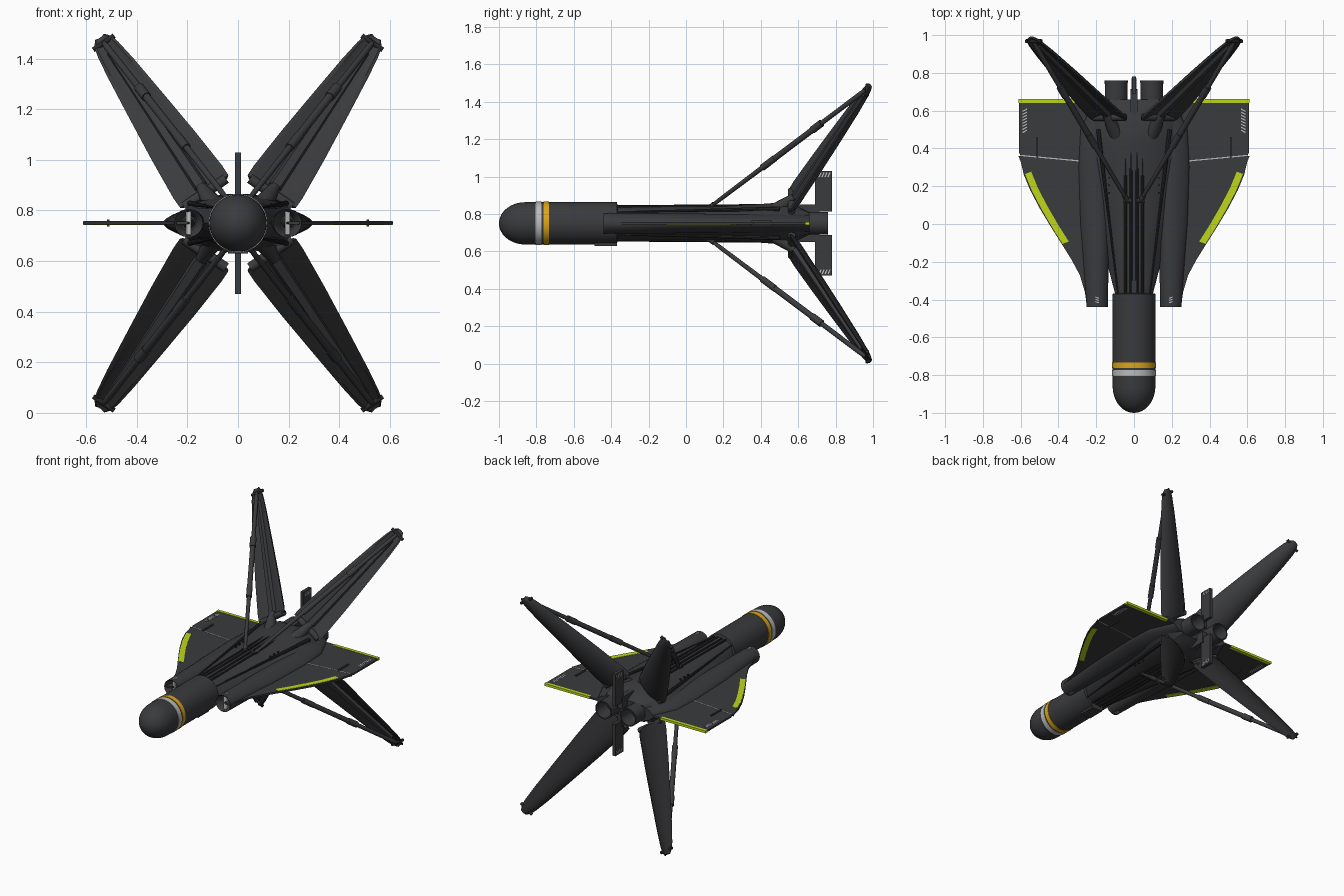
import bpy, bmesh, math
from mathutils import Vector as V

if "Cube" in bpy.data.objects:
    bpy.data.objects.remove(bpy.data.objects["Cube"])

ZC = 0.75
SIDES = (1, -1)


def material(name, r, g, b):
    m = bpy.data.materials.new(name)
    m.diffuse_color = (r, g, b, 1)
    m.use_nodes = True
    m.node_tree.nodes["Principled BSDF"].inputs["Base Color"].default_value = m.diffuse_color
    return m


DARK = material("dark_grey", .042, .043, .047)
BLACK = material("near_black", .022, .022, .024)
YELLOW = material("yellow", .52, .68, .01)
ORANGE = material("orange", .72, .38, .01)
SILVER = material("silver", .5, .5, .5)


def loft(name, rings, mat=DARK, angle=35):
    """Skin a series of closed rings and cap both ends."""
    bm = bmesh.new()
    rows = [[bm.verts.new(p) for p in r] for r in rings]
    n = len(rows[0])
    for a, b in zip(rows, rows[1:]):
        for i in range(n):
            bm.faces.new((a[i], a[(i + 1) % n], b[(i + 1) % n], b[i]))
    bm.faces.new(rows[0])
    bm.faces.new(rows[-1])
    bmesh.ops.recalc_face_normals(bm, faces=bm.faces)
    me = bpy.data.meshes.new(name)
    bm.to_mesh(me)
    bm.free()
    ob = bpy.data.objects.new(name, me)
    bpy.context.collection.objects.link(ob)
    me.materials.append(mat)
    bpy.ops.object.select_all(action='DESELECT')
    ob.select_set(True)
    bpy.context.view_layer.objects.active = ob
    bpy.ops.object.shade_smooth_by_angle(angle=math.radians(angle))
    return ob


def tube(name, p, q, profile, mat=DARK, n=24):
    """Turned shape along p->q; profile is (distance fraction, radius)."""
    p, q = V(p), V(q)
    d = (q - p).normalized()
    u = d.cross(V((0, 0, 1)) if abs(d.z) < .9 else V((1, 0, 0))).normalized()
    v = d.cross(u)
    ang = [2 * math.pi * i / n for i in range(n)]
    return loft(name, [[p.lerp(q, t) + (u * math.cos(a) + v * math.sin(a)) * r
                        for a in ang] for t, r in profile], mat)


def slab(name, pts, z0, z1, mat=DARK):
    """Flat outline in x, y given a thickness in z."""
    return loft(name, [[V((x, y, z)) for x, y in pts] for z in (z0, z1)], mat)


def box(name, x0, x1, y0, y1, z0, z1, mat=DARK):
    return slab(name, [(x0, y0), (x1, y0), (x1, y1), (x0, y1)], z0, z1, mat)


# Fuselage with round nose and coloured bands
R = .113
nose = [(-1 + .14 * (1 - math.cos(a)), R * math.sin(a))
        for a in [math.pi / 2 * (.02 + .98 * i / 12) for i in range(13)]]
prof = nose + [(-.37, R), (-.365, .092), (.55, .09)]
tube("fuselage", (0, 0, ZC), (0, 1, ZC), prof, n=48)
for name, y0, y1, m in (("silver_band", -.805, -.772, SILVER), ("orange_band", -.762, -.732, ORANGE)):
    tube(name, (0, y0, ZC), (0, y1, ZC), [(0, R), (0, R + .003), (1, R + .003), (1, R)], m, 48)
box("belly_fairing", -.04, .04, -.49, -.37, .63, .68)

# Blended centre hull: y, shoulder x/z, chine x/z, waist x
hull = []
for y, x1, z1, x2, z2, x3 in ((-.37, .05, .085, .085, .06, .10), (-.1, .05, .09, .12, .058, .17),
                              (.2, .05, .09, .16, .058, .22), (.42, .06, .105, .19, .07, .26),
                              (.55, .06, .115, .17, .085, .25), (.66, .05, .06, .14, .055, .18)):
    q = [(x1, z1), (x2, z2), (x3, 0), (x2, -z2), (x1, -z1)]
    hull.append([V((x, y, ZC + z)) for x, z in q] + [V((-x, y, ZC + z)) for x, z in reversed(q)])
loft("centre_hull", hull)

for s in SIDES:
    # Side nacelle with hollow intake, sharpening into the wing
    rings = []
    for y, cx, rx, rz, edge in ((-.36, .195, .028, .03, 0), (-.435, .195, .05, .05, 0), (-.44, .195, .056, .056, 0),
                                (-.25, .195, .06, .056, .01), (0, .195, .065, .052, .025),
                                (.3, .2, .065, .05, .03), (.5, .19, .07, .05, .025), (.66, .14, .06, .045, .01)):
        ring = []
        for i in range(32):
            a = math.tau * i / 32
            c = math.cos(a)
            ring.append(V((s * (cx + rx * c + edge * max(c, 0) ** 4), y, ZC + rz * math.sin(a))))
        rings.append(ring)
    loft("nacelle", rings)
    tube("intake_cone", (s * .195, -.425, ZC), (s * .195, -.35, ZC), [(0, .002), (.5, .014), (1, .026)], BLACK)

    # Engine nozzle, open at the rear
    tube("nozzle", (s * .094, .5, ZC), (s * .094, .76, ZC),
         [(0, .055), (.5, .06), (1, .061), (1, .053), (.6, .045)])

    # Main wing with a curved leading edge
    lead = [(.2, -.43), (.25, -.43), (.26, -.36), (.287, -.27), (.33, -.19), (.38, -.11), (.44, -.015),
            (.5, .085), (.55, .18), (.583, .26), (.6, .33), (.612, .36)]
    slab("wing", [(s * x, y) for x, y in lead + [(.6, .36), (.61, .38), (.61, .66), (.1, .66)]],
         ZC - .006, ZC + .006)

    # Yellow edge stripes, both faces
    outer = [(.378, -.105), (.432, -.02), (.49, .08), (.54, .175), (.577, .265)]
    inner = [(x - .033, y + .012) for x, y in reversed(outer)]
    slab("leading_stripe", [(s * x, y) for x, y in outer + inner], ZC - .008, ZC + .008, YELLOW)
    box("trailing_stripe", s * .27, s * .611, .64, .661, ZC - .008, ZC + .008, YELLOW)

    # Control surface hinge line, actuator and hatch marks
    slab("hinge_line", [(s * .28, .33), (s * .6, .36), (s * .6, .366), (s * .28, .336)],
         ZC - .0075, ZC + .0075, SILVER)
    box("actuator", s * .507, s * .517, .35, .46, ZC - .014, ZC + .014)
    for i in range(8):
        y = .485 + i * .016
        slab("wing_hatch", [(s * .567, y + .008), (s * .59, y - .004), (s * .59, y + .003), (s * .567, y + .015)],
             ZC - .0075, ZC + .0075, SILVER)
    for i in range(3):
        y = -.42 + i * .012
        slab("nacelle_mark", [(s * .185, y), (s * .205, y + .006), (s * .205, y + .012), (s * .185, y + .006)],
             ZC - .0575, ZC + .0575, SILVER)

# Leg frame: w across, n towards the outer skin
ROOT, TIP = V((.13, .565, .12)), V((.545, .983, .734))
AX = (TIP - ROOT).normalized()
W = V((AX.z, 0, -AX.x)).normalized()
N = AX.cross(W)
LEN = (TIP - ROOT).length
SECT = ((-1, -.4), (-.8, -.45), (-.35, .15), (.35, .15), (.8, -.45), (1, -.4),
        (.92, .1), (.6, .7), (.22, 1), (-.22, 1), (-.6, .7), (-.92, .1))

for sx in SIDES:
    for sz in SIDES:
        def place(p):
            return V((sx * p.x, p.y, ZC + sz * p.z))

        # Shell-shaped leg, hollowed on its front side
        stations = ((0, .115, .03), (.06, .116, .036), (.3, .102, .036), (.55, .083, .034),
                    (.8, .063, .028), (.92, .05, .022), (.97, .04, .018), (1, .022, .012))
        loft("landing_leg", [[place(ROOT + AX * LEN * t + W * hw * a + N * th * b)
                              for a, b in SECT] for t, hw, th in stations], BLACK if sz < 0 else DARK)
        # Raised rail inside the leg and small foot pad
        loft("leg_rail", [[place(ROOT + AX * LEN * t + W * a * (1 - .5 * t) + N * b)
                           for a, b in ((-.03, .01), (-.018, -.014), (.018, -.014), (.03, .01))]
                          for t in (.04, .9)])
        foot = ROOT + AX * LEN * .965
        tube("foot_pin", place(foot - W * .05), place(foot + W * .05), [(0, .01), (1, .01)], BLACK, 12)
        # Hinge barrel at the leg root and its support
        tube("leg_hinge", place(ROOT - W * .1), place(ROOT + W * .1), [(0, .02), (1, .02)], DARK, 16)
        tube("hinge_support", place(V((.09, .47, .06))), place(ROOT + AX * .03), [(0, .045), (1, .022)], DARK, 12)
        # Telescopic strut
        tube("leg_strut", place(V((.035, .125, .085))), place(TIP - AX * .035 - N * .008),
             [(0, .012), (.03, .014), (.03, .009), (.06, .011), (.34, .013), (.34, .018), (.42, .018),
              (.42, .016), (.66, .016), (.66, .02), (.72, .02), (.72, .013), (.97, .013), (1, .009)], DARK, 16)
        tube("strut_foot", place(V((.015, .125, .086))), place(V((.055, .125, .082))),
             [(0, .016), (1, .016)], BLACK, 12)
        # Long rails along the spine and the leg bay edge
        for x, z in ((.016, .09), (.045, .088)):
            tube("spine_rail", place(V((x, -.38, z))), place(V((x, .4, z + .006))),
                 [(0, .003), (.02, .007), (.98, .007), (1, .003)], BLACK, 8)
        tube("bay_edge", place(V((.085, -.37, .06))), place(V((.19, .5, .078))),
             [(0, .004), (.5, .007), (1, .012)], BLACK, 8)
        for i in range(3):
            y = .16 + i * .04
            box("bay_bolt", sx * .127, sx * .135, y, y + .01, ZC + sz * .06, ZC + sz * .08, BLACK)

for sz in SIDES:
    # Vertical tail fin with pivot and hatch marks
    box("tail_fin", -.011, .011, .69, .78, ZC + sz * .062, ZC + sz * .28)
    box("fin_mount", -.018, .018, .4, .715, ZC + sz * .02, ZC + sz * .1)
    for i in range(4):
        y = .708 + i * .016
        z = ZC + sz * .26
        loft("fin_hatch", [[V((x, y, z - .012)), V((x, y + .007, z - .012)), V((x, y + .017, z + .012)),
                            V((x, y + .01, z + .012))] for x in (-.0125, .0125)], SILVER)
